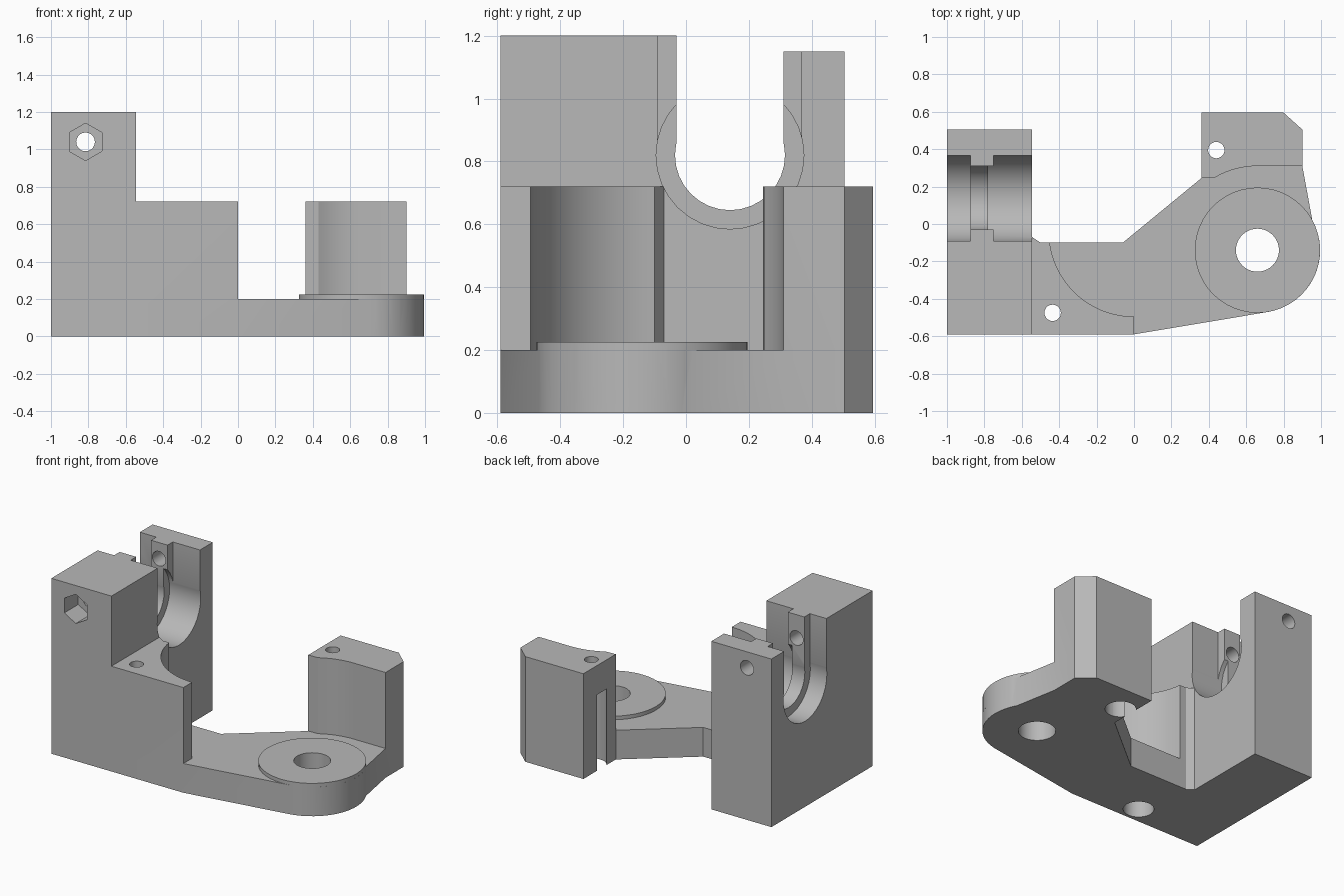
import bpy, bmesh
from math import sin, cos, radians, pi

if "Cube" in bpy.data.objects:
    bpy.data.objects.remove(bpy.data.objects["Cube"])

GREY = (0.48, 0.48, 0.48, 1)
mat = bpy.data.materials.new("plain grey")
mat.use_nodes = True
mat.diffuse_color = GREY
mat.node_tree.nodes["Principled BSDF"].inputs["Base Color"].default_value = GREY


def arc(cx, cy, r, start, end, n):
    """Points along an arc, angles in degrees."""
    angles = [radians(start + (end - start) * i / n) for i in range(n + 1)]
    return [(cx + r * cos(a), cy + r * sin(a)) for a in angles]


def circle(cx, cy, r, n=40):
    return arc(cx, cy, r, 90, 450, n)[:-1]


def rect(a0, a1, b0, b1):
    return [(a0, b0), (a1, b0), (a1, b1), (a0, b1)]


def prism(name, pts, lo, hi, axis="z"):
    """Extrude a 2D outline along an axis."""
    place = {"x": lambda a, b, h: (h, a, b),
             "y": lambda a, b, h: (a, h, b),
             "z": lambda a, b, h: (a, b, h)}[axis]
    bm = bmesh.new()
    low = [bm.verts.new(place(a, b, lo)) for a, b in pts]
    high = [bm.verts.new(place(a, b, hi)) for a, b in pts]
    bm.faces.new(low)
    bm.faces.new(high)
    for i in range(len(pts)):
        j = (i + 1) % len(pts)
        bm.faces.new((low[i], low[j], high[j], high[i]))
    bmesh.ops.recalc_face_normals(bm, faces=bm.faces)
    mesh = bpy.data.meshes.new(name)
    bm.to_mesh(mesh)
    bm.free()
    mesh.materials.append(mat)
    ob = bpy.data.objects.new(name, mesh)
    bpy.context.collection.objects.link(ob)
    return ob


def combine(target, tool, operation):
    """Apply a boolean and discard the tool."""
    mod = target.modifiers.new(operation, "BOOLEAN")
    mod.operation, mod.solver, mod.object = operation, "EXACT", tool
    bpy.context.view_layer.objects.active = target
    bpy.ops.object.modifier_apply(modifier=mod.name)
    bpy.data.objects.remove(tool)


HUB = (0.66, -0.14)
BORE = (0.14, 0.82)
X0, X1 = -1.0, -0.545

# Base plate with its rounded end
bracket = prism("bracket", [(X0, -0.59), (0, -0.59)]
                + arc(*HUB, 0.335, -80, 29, 16)
                + [(0.9, 0.31), (0.9, 0.505), (0.8, 0.595), (0.36, 0.595),
                   (0.36, 0.245), (-0.06, -0.1), (-0.5, -0.1), (X1, -0.07),
                   (X1, 0.505), (X0, 0.505)], 0, 0.2)

# Raised hub, clamp block, screw mount and rear post
parts = [
    prism("hub", circle(*HUB, 0.335, 48), 0.1, 0.225),
    prism("clamp_block", [(-0.59, 0), (0.505, 0), (0.505, 1.15), (0.14, 1.15),
                          (0.14, 1.2), (-0.59, 1.2)], X0, X1, "x"),
    prism("screw_mount", [(-0.7, -0.59), (0, -0.59)]
          + arc(0, -0.04, 0.455, 270, 187.6, 18)
          + [(-0.5, -0.1), (X1, -0.07), (-0.7, -0.07)], 0, 0.72),
    prism("rear_post", [(0.36, 0.245)] + arc(*HUB, 0.45, 120.5, 90, 8)
          + [(0.9, 0.31), (0.9, 0.505), (0.8, 0.595), (0.36, 0.595)], 0, 0.72),
]
for part in parts:
    combine(bracket, part, "UNION")

# Clamp bore: narrow rib in the middle, wide recess on both sides
cuts = [
    prism("rib_bore", circle(*BORE, 0.175, 32), -1.1, -0.5, "x"),
    prism("rib_slot", rect(-0.03, 0.31, 0.82, 1.3), -1.1, -0.5, "x"),
    prism("outer_bore", circle(*BORE, 0.235, 32), -1.1, -0.875, "x"),
    prism("outer_slot", rect(-0.09, 0.367, 0.82, 1.3), -1.1, -0.875, "x"),
    prism("inner_bore", circle(*BORE, 0.235, 32), -0.78, -0.5, "x"),
    prism("inner_slot", rect(-0.09, 0.367, 0.82, 1.3), -0.75, -0.5, "x"),
    # Clamp bolt hole and nut pocket
    prism("bolt_hole", circle(-0.815, 1.04, 0.05, 20), -0.7, 0.6, "y"),
    prism("nut_pocket", circle(-0.815, 1.04, 0.1, 6), -0.7, -0.44, "y"),
    prism("hub_hole", circle(*HUB, 0.115), -0.1, 0.3),
]
# Counterbored screw holes
for x, y in ((-0.435, -0.475), (0.44, 0.395)):
    cuts.append(prism("screw_hole", circle(x, y, 0.044, 20), -0.1, 0.8))
    cuts.append(prism("counterbore", circle(x, y, 0.095, 32), -0.1, 0.52))
for cut in cuts:
    combine(bracket, cut, "DIFFERENCE")

bpy.ops.object.select_all(action="DESELECT")
bracket.select_set(True)
bpy.context.view_layer.objects.active = bracket
bpy.ops.object.shade_smooth_by_angle(angle=radians(25))
